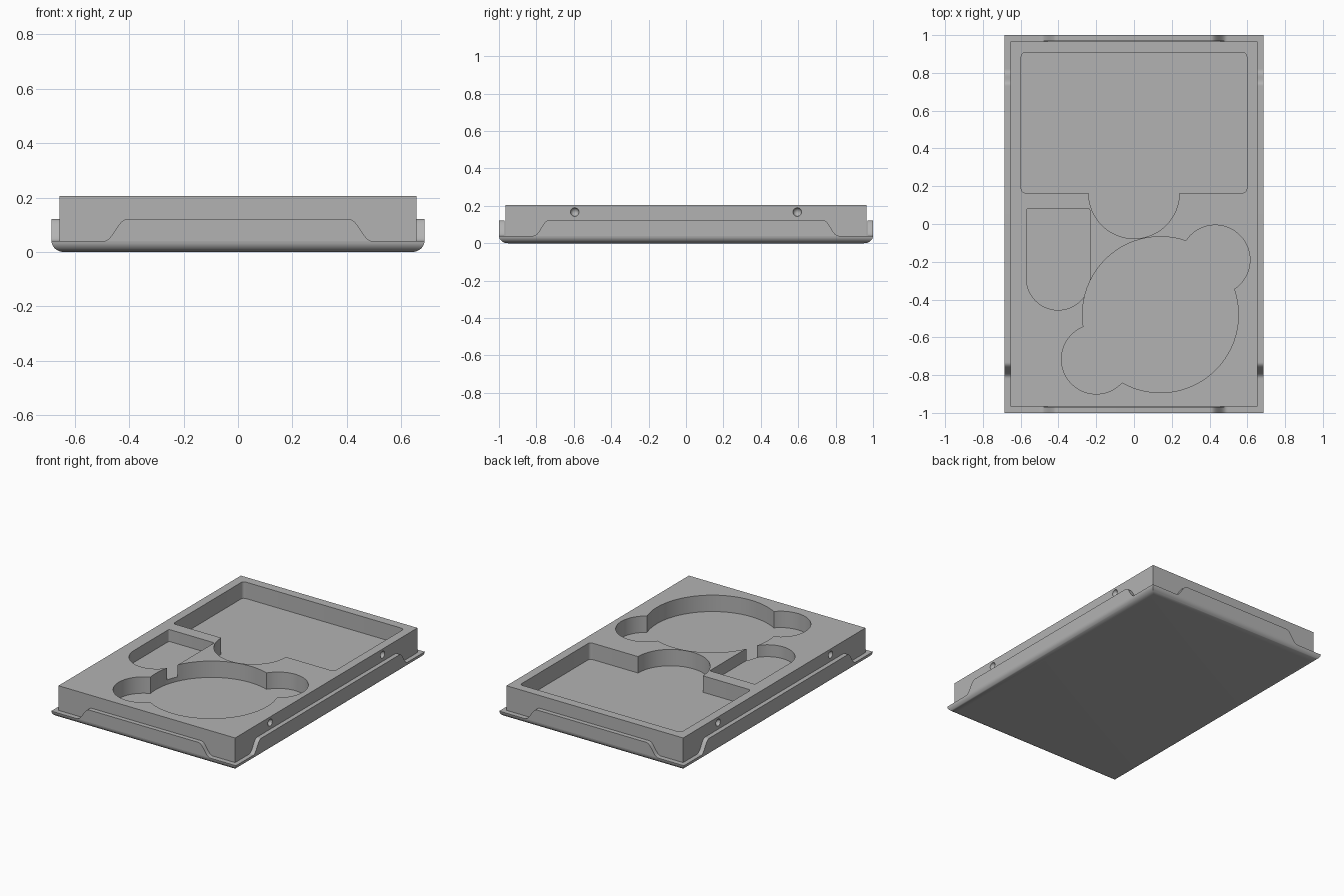
import bpy, bmesh
from math import sin, cos, pi, radians

cube = bpy.data.objects.get("Cube")
if cube:
    bpy.data.objects.remove(cube, do_unlink=True)

W, L, H = 0.685, 1.0, 0.205      # half width, half length, height
WALL, LEDGE, LIP = 0.03, 0.04, 0.122
FLOOR, SHALLOW = 0.095, 0.125

grey = bpy.data.materials.new("matte_grey")
grey.use_nodes = True
colour = (0.45, 0.45, 0.45, 1)
grey.diffuse_color = colour
grey.node_tree.nodes["Principled BSDF"].inputs["Base Color"].default_value = colour


def finish(name, bm):
    bmesh.ops.recalc_face_normals(bm, faces=bm.faces)
    mesh = bpy.data.meshes.new(name)
    bm.to_mesh(mesh)
    bm.free()
    mesh.materials.append(grey)
    obj = bpy.data.objects.new(name, mesh)
    bpy.context.collection.objects.link(obj)
    return obj


def activate(obj):
    bpy.ops.object.select_all(action='DESELECT')
    obj.select_set(True)
    bpy.context.view_layer.objects.active = obj


def smooth(obj):
    activate(obj)
    bpy.ops.object.shade_smooth_by_angle(angle=radians(35))


def loft(name, rings):
    """Skin a stack of equal point rings and cap both ends."""
    bm = bmesh.new()
    loops = [[bm.verts.new(p) for p in ring] for ring in rings]
    n = len(loops[0])
    for a, b in zip(loops, loops[1:]):
        for i in range(n):
            j = (i + 1) % n
            bm.faces.new((a[i], a[j], b[j], b[i]))
    bm.faces.new(loops[0])
    bm.faces.new(loops[-1])
    return finish(name, bm)


def prism(name, outline, z0, z1):
    return loft(name, [[(x, y, z) for x, y in outline] for z in (z0, z1)])


def arc(cx, cy, r, a0=0, a1=360, n=72):
    steps = [radians(a0 + (a1 - a0) * i / n) for i in range(n + 1)]
    return [(cx + r * cos(a), cy + r * sin(a)) for a in steps]


def disc(cx, cy, r):
    return arc(cx, cy, r)[:-1]


def rect(hx, hy):
    return [(-hx, -hy), (hx, -hy), (hx, hy), (-hx, hy)]


def rounded(x0, x1, y0, y1, r):
    corners = ((x1 - r, y1 - r, 0), (x0 + r, y1 - r, 90),
               (x0 + r, y0 + r, 180), (x1 - r, y0 + r, 270))
    return [p for cx, cy, a in corners for p in arc(cx, cy, r, a, a + 90, 5)]


def cut(target, cutter):
    activate(target)
    mod = target.modifiers.new("cut", 'BOOLEAN')
    mod.operation, mod.solver, mod.object = 'DIFFERENCE', 'EXACT', cutter
    bpy.ops.object.modifier_apply(modifier=mod.name)
    bpy.data.objects.remove(cutter, do_unlink=True)


# Tray base with a rounded lower edge and mitred corners
rings = []
for i in range(9):
    a = pi / 2 * i / 8
    inset, z = 0.048 * (1 - sin(a)), LEDGE * (1 - cos(a))
    rings.append([(x, y, z) for x, y in rect(W - inset, L - inset)])
smooth(loft("tray_base", rings))


# Raised lips, with S-curved ends, on all four sides
def lip(name, top, foot, place):
    n = 16
    half = []
    for i in range(n + 1):
        t = i / n
        half.append((foot + (top - foot) * t,
                     LEDGE + (LIP - LEDGE) * t ** 3 * (10 - 15 * t + 6 * t * t)))
    outline = half + [(-u, z) for u, z in reversed(half)]
    smooth(loft(name, [[place(u, d, z) for u, z in outline] for d in (0, WALL)]))


for side, s in (("front", -1), ("back", 1)):
    lip(side + "_lip", 0.40, 0.50, lambda u, d, z: (u, s * (L - d), z))
for side, s in (("right", -1), ("left", 1)):
    lip(side + "_lip", 0.73, 0.82, lambda u, d, z: (s * (W - d), u, z))

# Insert block with its recesses
insert = prism("insert_block", rect(W - WALL, L - WALL - 0.004), 0.02, H)
top = H + 0.1
recesses = [
    (rounded(-0.597, 0.597, 0.165, 0.907, 0.02), FLOOR),     # large rectangle
    (disc(0, 0.163, 0.24), FLOOR),                           # half round
    (disc(0.14, -0.48, 0.413), FLOOR),                       # large round
    (disc(0.43, -0.19, 0.184), FLOOR),                       # side rounds
    (disc(-0.2, -0.716, 0.184), FLOOR),
    (rounded(-0.57, -0.233, -0.2, 0.082, 0.012)[:12]
     + arc(-0.4015, -0.287, 0.1685, 180, 360, 36), SHALLOW),  # small slot
]
for outline, floor in recesses:
    cut(insert, prism("recess_cutter", outline, floor, top))

# Round finger dimples on the long sides
for sx in (-1, 1):
    for sy in (-1, 1):
        bm = bmesh.new()
        bmesh.ops.create_uvsphere(bm, u_segments=24, v_segments=12, radius=0.023)
        bmesh.ops.translate(bm, verts=bm.verts, vec=(sx * (W - WALL), sy * 0.595, 0.167))
        cut(insert, finish("dimple_cutter", bm))
smooth(insert)
